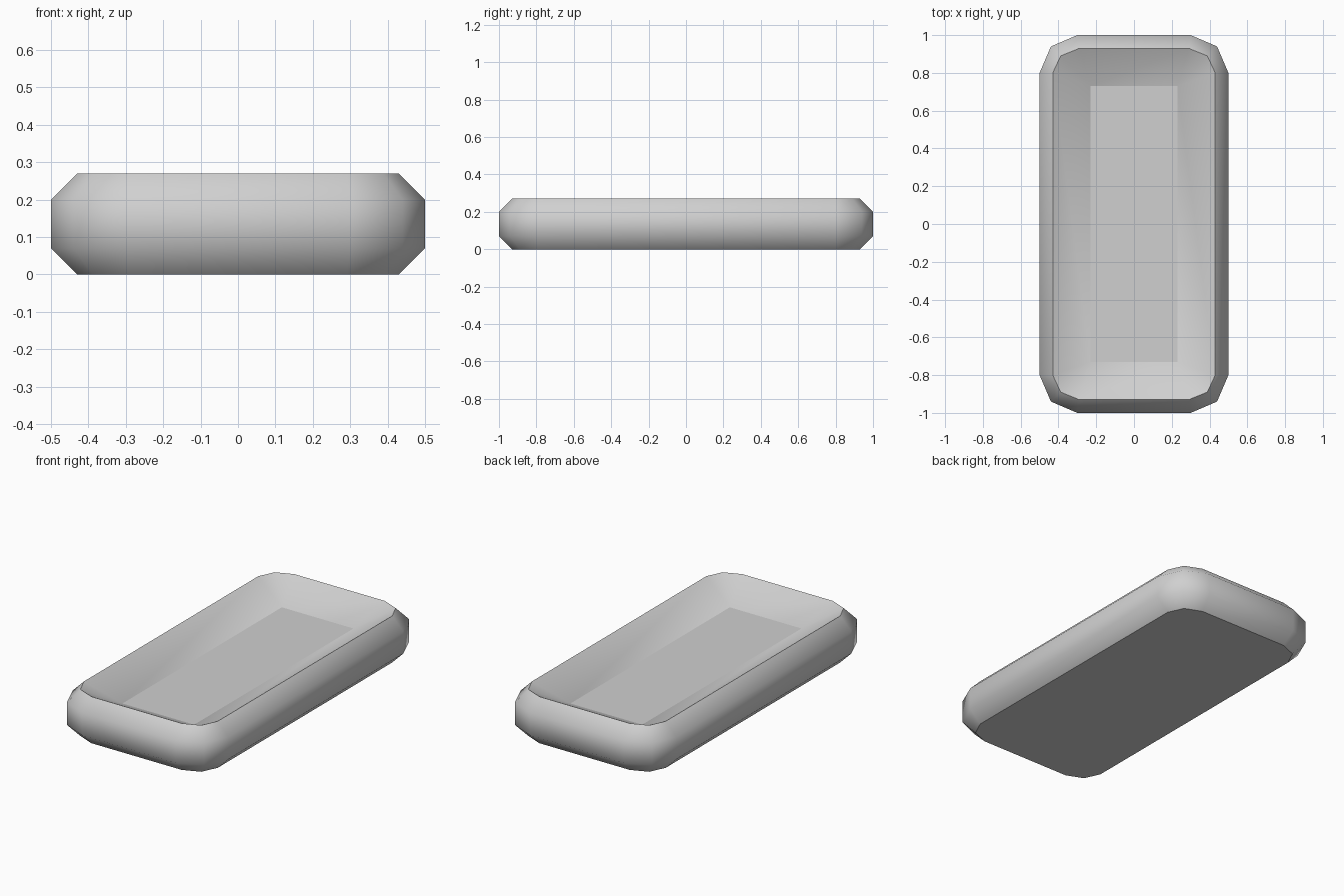
import bpy, bmesh

cube = bpy.data.objects.get("Cube")
if cube:
    bpy.data.objects.remove(cube, do_unlink=True)

# Single grey material
grey = bpy.data.materials.new("light_grey")
grey.use_nodes = True
colour = (0.63, 0.63, 0.63, 1)
grey.diffuse_color = colour
grey.node_tree.nodes["Principled BSDF"].inputs["Base Color"].default_value = colour

bm = bmesh.new()


def ring(corner, z):
    """Counter-clockwise loop made by mirroring one corner's points."""
    back = corner[::-1]
    pts = (corner + [(-x, y) for x, y in back]
           + [(-x, -y) for x, y in corner] + [(x, -y) for x, y in back])
    return [bm.verts.new((x, y, z)) for x, y in pts]


def bridge(low, high):
    """Join two loops of equal length with outward facing quads."""
    n = len(low)
    for i in range(n):
        j = (i + 1) % n
        bm.faces.new((low[i], low[j], high[j], high[i]))


# Rounded rectangle corners for the belly and for the narrower rim and base
WIDE = [(0.5, 0.8), (0.44, 0.94), (0.3, 1.0)]
NARROW = [(0.43, 0.8), (0.388, 0.89), (0.29, 0.93)]
FLOOR = [(0.23, 0.73)]

# Outer shell
base = ring(NARROW, 0)
belly_low = ring(WIDE, 0.07)
belly_high = ring(WIDE, 0.2)
rim = ring(NARROW, 0.27)
bridge(base, belly_low)
bridge(belly_low, belly_high)
bridge(belly_high, rim)
underside = bm.faces.new(base[::-1])

# Sloping inner walls: a fan at each corner, a quad along each side
floor = ring(FLOOR, 0.17)
for c in range(4):
    a, b, d = rim[3 * c:3 * c + 3]
    corner, following = floor[c], floor[(c + 1) % 4]
    bm.faces.new((a, b, corner))
    bm.faces.new((b, d, corner))
    bm.faces.new((d, rim[(3 * c + 3) % 12], following, corner))
floor_face = bm.faces.new(floor)

# Smooth everywhere except around the base, rim and floor
bm.normal_update()
for f in bm.faces:
    f.smooth = True
for loop in (base, rim, floor):
    for i, v in enumerate(loop):
        bm.edges.get((v, loop[(i + 1) % len(loop)])).smooth = False

mesh = bpy.data.meshes.new("tray")
bm.to_mesh(mesh)
bm.free()
mesh.materials.append(grey)
tray = bpy.data.objects.new("tray", mesh)
bpy.context.collection.objects.link(tray)
